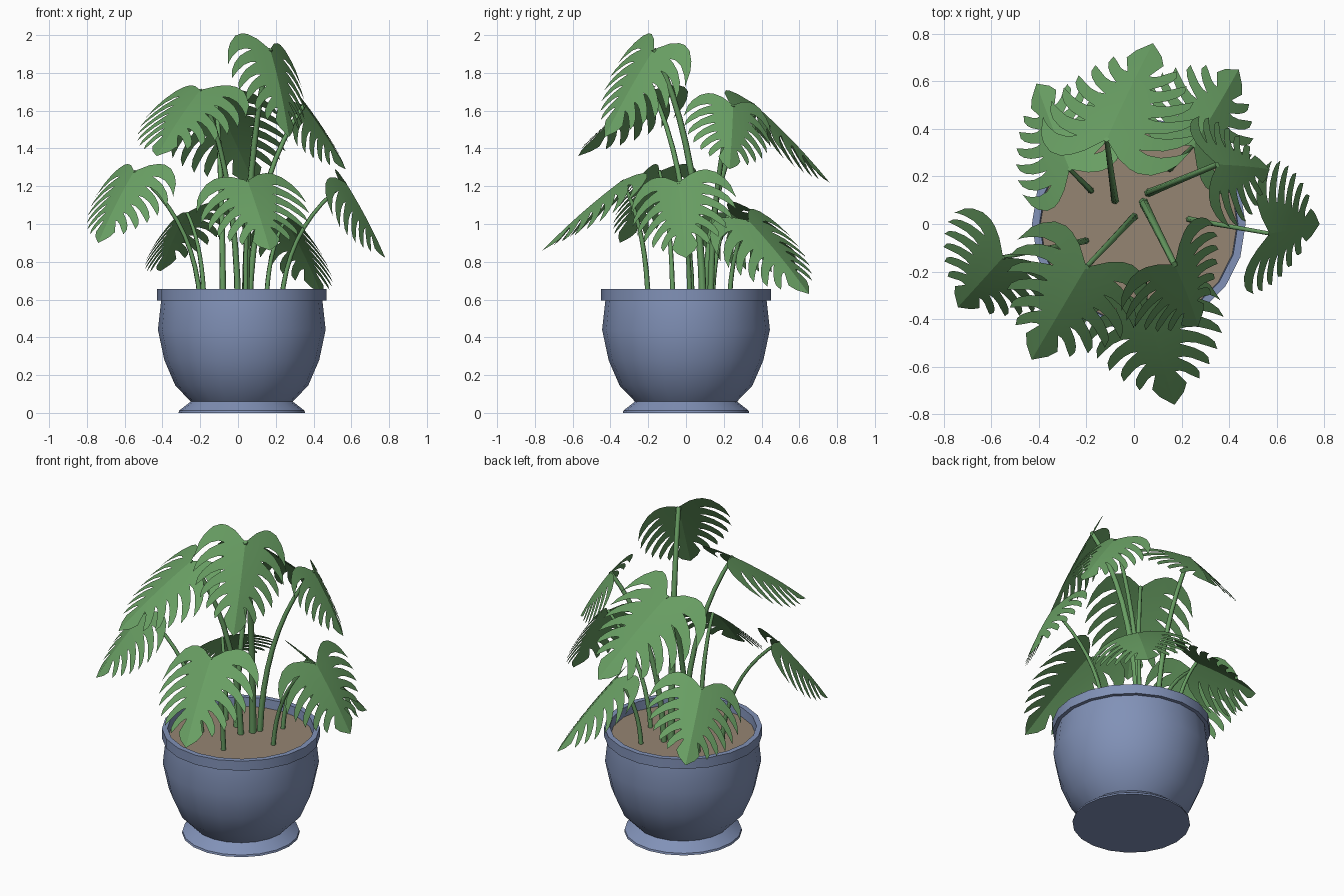
import bpy, bmesh, math
from mathutils import Vector

if "Cube" in bpy.data.objects:
    bpy.data.objects.remove(bpy.data.objects["Cube"])


def material(name, color):
    mat = bpy.data.materials.new(name)
    mat.use_nodes = True
    mat.diffuse_color = (*color, 1)
    mat.node_tree.nodes["Principled BSDF"].inputs["Base Color"].default_value = (*color, 1)
    return mat


GREEN = material("leaf green", (0.14, 0.345, 0.125))
BLUE = material("glazed blue", (0.22, 0.285, 0.475))
BROWN = material("soil brown", (0.30, 0.235, 0.17))


def finish(name, bm, mat, angle):
    mesh = bpy.data.meshes.new(name)
    bm.to_mesh(mesh)
    bm.free()
    mesh.materials.append(mat)
    obj = bpy.data.objects.new(name, mesh)
    bpy.context.collection.objects.link(obj)
    bpy.ops.object.select_all(action="DESELECT")
    obj.select_set(True)
    bpy.context.view_layer.objects.active = obj
    bpy.ops.object.shade_smooth_by_angle(angle=math.radians(angle))
    return obj


def lathe(name, profile, mat, sides=20, center_x=0.02):
    """Turn a profile of (radius, height) round the pot axis."""
    bm = bmesh.new()
    rings = []
    for r, z in profile:
        angles = [math.tau * i / sides for i in range(sides)]
        rings.append([bm.verts.new((center_x + r * math.cos(a), r * math.sin(a), z)) for a in angles])
    for low, high in zip(rings, rings[1:]):
        for i in range(sides):
            j = (i + 1) % sides
            bm.faces.new((low[i], low[j], high[j], high[i]))
    bm.faces.new(rings[0][::-1])
    bm.faces.new(rings[-1])
    return finish(name, bm, mat, 30)


def bezier(a, b, c, t):
    return a * (1 - t) ** 2 + b * 2 * t * (1 - t) + c * t * t


# Pot with foot, bowl, rim and inner wall
lathe("pot", [(0.335, 0), (0.332, 0.012), (0.27, 0.06), (0.352, 0.145), (0.41, 0.28),
              (0.444, 0.44), (0.427, 0.595), (0.449, 0.595), (0.449, 0.655),
              (0.417, 0.655), (0.412, 0.585)], BLUE)
lathe("soil", [(0.413, 0.58), (0.413, 0.6)], BROWN)

# Half-leaf pattern: seams run from the midrib out to the rim of the leaf
STARTS = [0, 0.08, 0.18, 0.30, 0.42, 0.54, 0.66]
ENDS = [(0.10, 0.50), (0.27, 0.52), (0.42, 0.49), (0.55, 0.44), (0.67, 0.37), (0.77, 0.28), (0.86, 0.18)]
ROWS = [(0, 0), (0.2, 0), (0.36, 0), (0.48, 0.11), (0.65, 0.17), (0.83, 0.22), (0.95, 0.31)]


def seam(k, t):
    start, end = Vector((STARTS[k], 0)), Vector(ENDS[k])
    bend = Vector((STARTS[k] - 0.37 * 0.45 ** k, 0.64 * end.y))
    return bezier(start, bend, end, t)


def half_leaf_faces():
    """Polygons of one half-leaf in (along, across) units."""
    polys = []
    for k in range(len(STARTS) - 1):
        left = [seam(k, t).lerp(seam(k + 1, t), 0 if k == 0 else gap) for t, gap in ROWS]
        right = [seam(k, t).lerp(seam(k + 1, t), 1 - gap) for t, gap in ROWS]
        for i in range(len(ROWS) - 1):
            polys.append([left[i], left[i + 1], right[i + 1], right[i]])
        tip = seam(k, 1.03).lerp(seam(k + 1, 1.03), 0.6)
        polys.append([left[-1], tip, right[-1]])
    # Pointed lobe at the end of the leaf
    inner = [seam(len(STARTS) - 1, t) for t in (0, 0.2, 0.36)]
    polys.append(inner + [Vector((0.83, 0.13)), Vector((0.91, 0.09)), Vector((1, 0)), Vector((0.83, 0))])
    return polys


PATTERN = half_leaf_faces()


def leaf(name, base, tip, width, roll):
    base, tip = Vector(base), Vector(tip)
    length = (tip - base).length
    along = (tip - base).normalized()
    level = along.cross(Vector((0, 0, 1))).normalized()
    turn = math.radians(roll)
    across = level * math.cos(turn) + level.cross(along) * math.sin(turn)
    normal = across.cross(along)
    bm = bmesh.new()
    for side in (1, -1):
        for poly in PATTERN:
            verts = []
            for u, v in poly:
                v *= width
                lift = 0.08 * u * (1 - u) - 0.22 * v - 0.17 * v * v
                verts.append(bm.verts.new(base + length * (along * u + across * v * side + normal * lift)))
            bm.faces.new(verts[::side])
    bmesh.ops.remove_doubles(bm, verts=bm.verts, dist=0.0005)
    finish(name, bm, GREEN, 16)


def stem(name, root, top, radius):
    root, top = Vector((*root, 0.58)), Vector(top)
    bend = root.lerp(top, 0.08)
    bend.z = root.z + 0.64 * (top.z - root.z)
    bm = bmesh.new()
    steps, sides, rings = 9, 6, []
    for i in range(steps + 1):
        t = i / steps
        point = bezier(root, bend, top, t)
        heading = ((bend - root) * (1 - t) + (top - bend) * t).normalized()
        x_axis = heading.cross(Vector((0.3, 1, 0))).normalized()
        y_axis = heading.cross(x_axis)
        r = radius * (1 - 0.35 * t)
        rings.append([bm.verts.new(point + r * (x_axis * math.cos(a) + y_axis * math.sin(a)))
                      for a in [math.tau * j / sides for j in range(sides)]])
    for low, high in zip(rings, rings[1:]):
        for j in range(sides):
            n = (j + 1) % sides
            bm.faces.new((low[j], low[n], high[n], high[j]))
    bm.faces.new(rings[0][::-1])
    bm.faces.new(rings[-1])
    bmesh.ops.recalc_face_normals(bm, faces=bm.faces)
    finish(name, bm, GREEN, 65)


# Place, root on the soil, leaf base, leaf tip, width, roll in degrees, stem radius
PLANT = [
    ("tall_front", (0.04, 0.09), (0.17, -0.17, 1.925), (0.27, -0.43, 1.46), 0.96, 25, 0.021),
    ("upper_front_right", (0.0, 0.03), (-0.20, -0.18, 1.71), (-0.43, -0.57, 1.36), 1.03, 0, 0.018),
    ("upper_back", (-0.08, 0.10), (-0.115, 0.355, 1.64), (0.08, 0.76, 1.22), 1.02, 18, 0.018),
    ("upper_left", (0.06, 0.13), (0.35, 0.25, 1.63), (0.57, 0.23, 1.29), 1.17, 24, 0.018),
    ("low_back_left", (0.15, 0.23), (0.25, 0.33, 1.02), (0.44, 0.65, 0.63), 1.03, -16, 0.014),
    ("low_back_right", (-0.18, 0.14), (-0.27, 0.23, 1.06), (-0.41, 0.59, 0.75), 1.07, 23, 0.014),
    ("side_left", (0.23, 0.02), (0.57, -0.04, 1.22), (0.78, 0.0, 0.82), 1.21, -21, 0.014),
    ("side_right", (-0.20, -0.07), (-0.55, -0.14, 1.28), (-0.74, -0.35, 0.90), 1.12, 0, 0.014),
    ("low_front", (0.04, -0.20), (0.05, -0.34, 1.23), (0.17, -0.76, 0.86), 1.0, -7, 0.015),
]
for place, root, base, tip, width, roll, radius in PLANT:
    leaf(place + "_leaf", base, tip, width, roll)
    stem(place + "_stem", root, base, radius)
